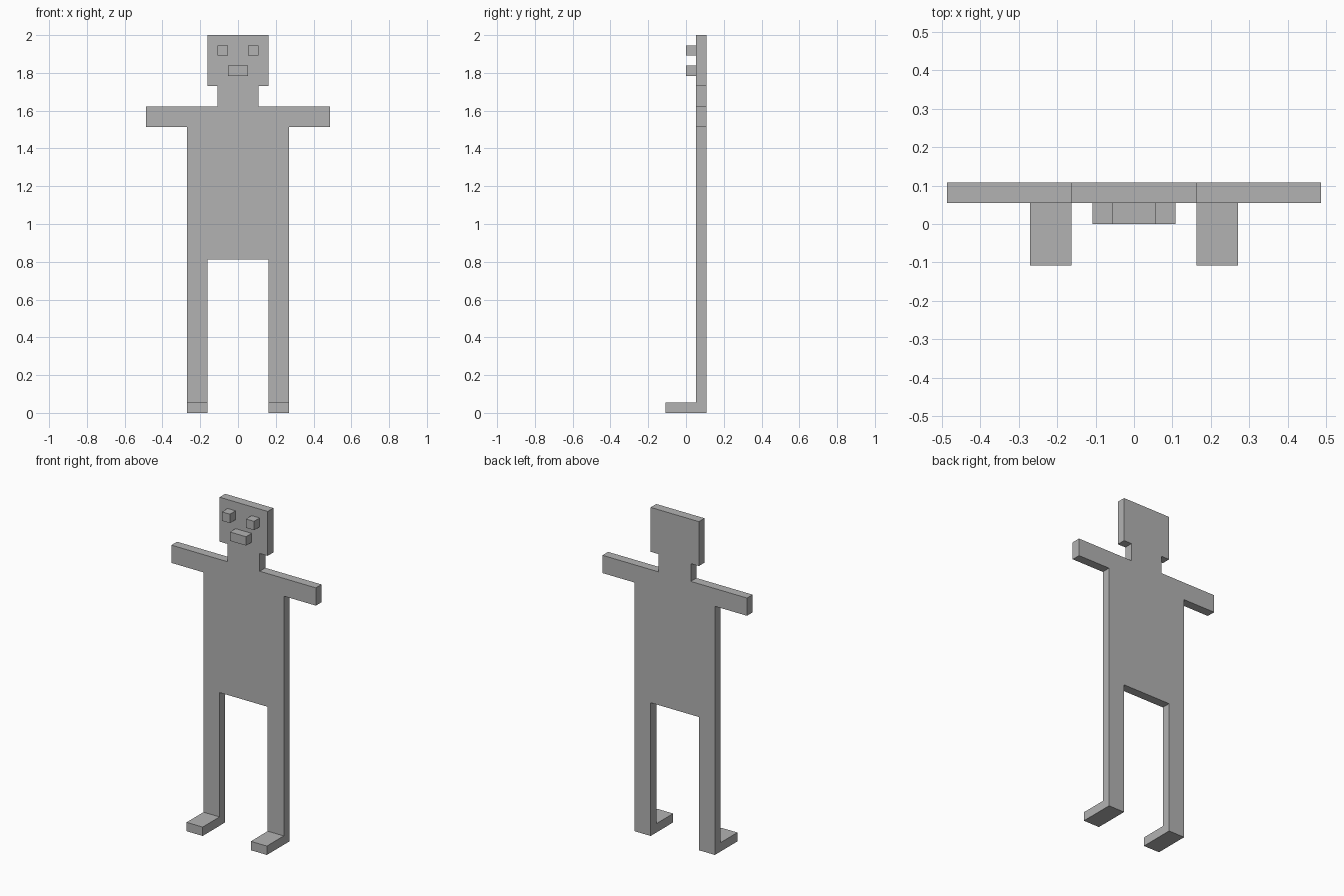
import bpy
import bmesh

cube = bpy.data.objects.get("Cube")
if cube:
    bpy.data.objects.remove(cube, do_unlink=True)

U = 2 / 37  # one module: the plate thickness

grey = bpy.data.materials.new("plain grey")
grey.use_nodes = True
colour = (0.45, 0.45, 0.45, 1)
grey.diffuse_color = colour
grey.node_tree.nodes["Principled BSDF"].inputs["Base Color"].default_value = colour


def slab(name, outline, front, back):
    """Extrude an x-z outline (in modules) from y = front to y = back."""
    bm = bmesh.new()
    face = bm.faces.new([bm.verts.new((x * U, front * U, z * U)) for x, z in outline])
    grown = bmesh.ops.extrude_face_region(bm, geom=[face], use_keep_orig=True)
    moved = [v for v in grown["geom"] if isinstance(v, bmesh.types.BMVert)]
    bmesh.ops.translate(bm, verts=moved, vec=(0, (back - front) * U, 0))
    bmesh.ops.recalc_face_normals(bm, faces=bm.faces)
    mesh = bpy.data.meshes.new(name)
    bm.to_mesh(mesh)
    bm.free()
    mesh.materials.append(grey)
    obj = bpy.data.objects.new(name, mesh)
    bpy.context.collection.objects.link(obj)
    return obj


def box(name, x0, x1, z0, z1, front, back):
    return slab(name, [(x0, z0), (x1, z0), (x1, z1), (x0, z1)], front, back)


# Flat figure: head, neck, arms, torso and legs in one mirrored silhouette
half = [(3, 37), (3, 32), (2, 32), (2, 30), (9, 30), (9, 28),
        (5, 28), (5, 0), (3, 0), (3, 15)]
slab("body", half + [(-x, z) for x, z in reversed(half)], 1, 2)

# Feet and eyes on both sides
for side, s in (("left", 1), ("right", -1)):
    box(side + "_foot", 3 * s, 5 * s, 0, 1, -2, 1)
    box(side + "_eye", 1 * s, 2 * s, 35, 36, 0, 1)

# Mouth
box("mouth", -1, 1, 33, 34, 0, 1)
